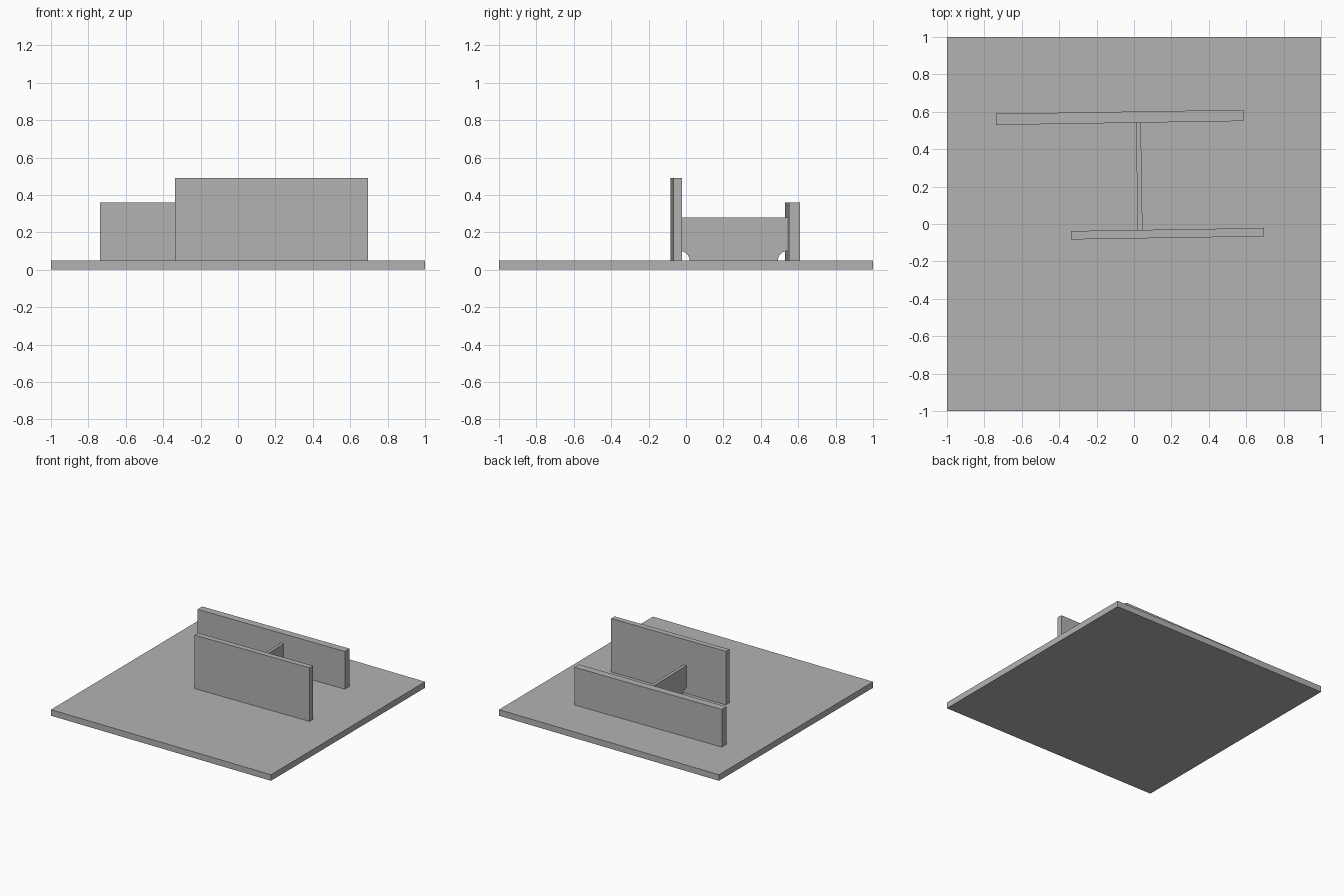
import bpy
import bmesh
from math import radians, sin, cos, pi

if "Cube" in bpy.data.objects:
    bpy.data.objects.remove(bpy.data.objects["Cube"], do_unlink=True)

grey = bpy.data.materials.new("plain grey")
grey.use_nodes = True
COLOUR = (0.45, 0.45, 0.45, 1)
grey.diffuse_color = COLOUR
grey.node_tree.nodes["Principled BSDF"].inputs["Base Color"].default_value = COLOUR

BASE = 0.05           # top of the base plate
TURN = radians(0.9)   # slight turn shared by the upright plates


def plate(name, outline, thickness, location, turn=0.0):
    """Extrude an outline in the local XZ plane, centred on local y."""
    bm = bmesh.new()
    face = bm.faces.new([bm.verts.new((x, -thickness / 2, z)) for x, z in outline])
    moved = bmesh.ops.extrude_face_region(bm, geom=[face])["geom"]
    verts = [v for v in moved if isinstance(v, bmesh.types.BMVert)]
    bmesh.ops.translate(bm, verts=verts, vec=(0, thickness, 0))
    bmesh.ops.recalc_face_normals(bm, faces=bm.faces)
    mesh = bpy.data.meshes.new(name)
    bm.to_mesh(mesh)
    bm.free()
    mesh.materials.append(grey)
    obj = bpy.data.objects.new(name, mesh)
    obj.location = location
    obj.rotation_euler.z = turn
    bpy.context.collection.objects.link(obj)


def box(length, height):
    h = length / 2
    return [(-h, 0), (h, 0), (h, height), (-h, height)]


def notched(length, height, radius, steps=10):
    """Rectangle with a quarter-round cut-out at each bottom corner."""
    h = length / 2
    arc = [(radius * cos(i * pi / 2 / steps), radius * sin(i * pi / 2 / steps))
           for i in range(steps + 1)]
    right = [(h - x, z) for x, z in arc]
    left = [(x - h, z) for x, z in reversed(arc)]
    return right + [(h, height), (-h, height)] + left


# Base and the two upright plates
plate("base_plate", box(2, BASE), 2, (0, 0, 0))
plate("rear_plate", box(1.324, 0.31), 0.06, (-0.076, 0.57, BASE), TURN)
plate("front_plate", box(1.032, 0.44), 0.045, (0.18, -0.052, BASE), TURN)

# Cross web joining the uprights, with weld-access notches at the base
plate("cross_web", notched(0.573, 0.23, 0.05), 0.026,
      (0.028, 0.255, BASE), TURN + pi / 2)
